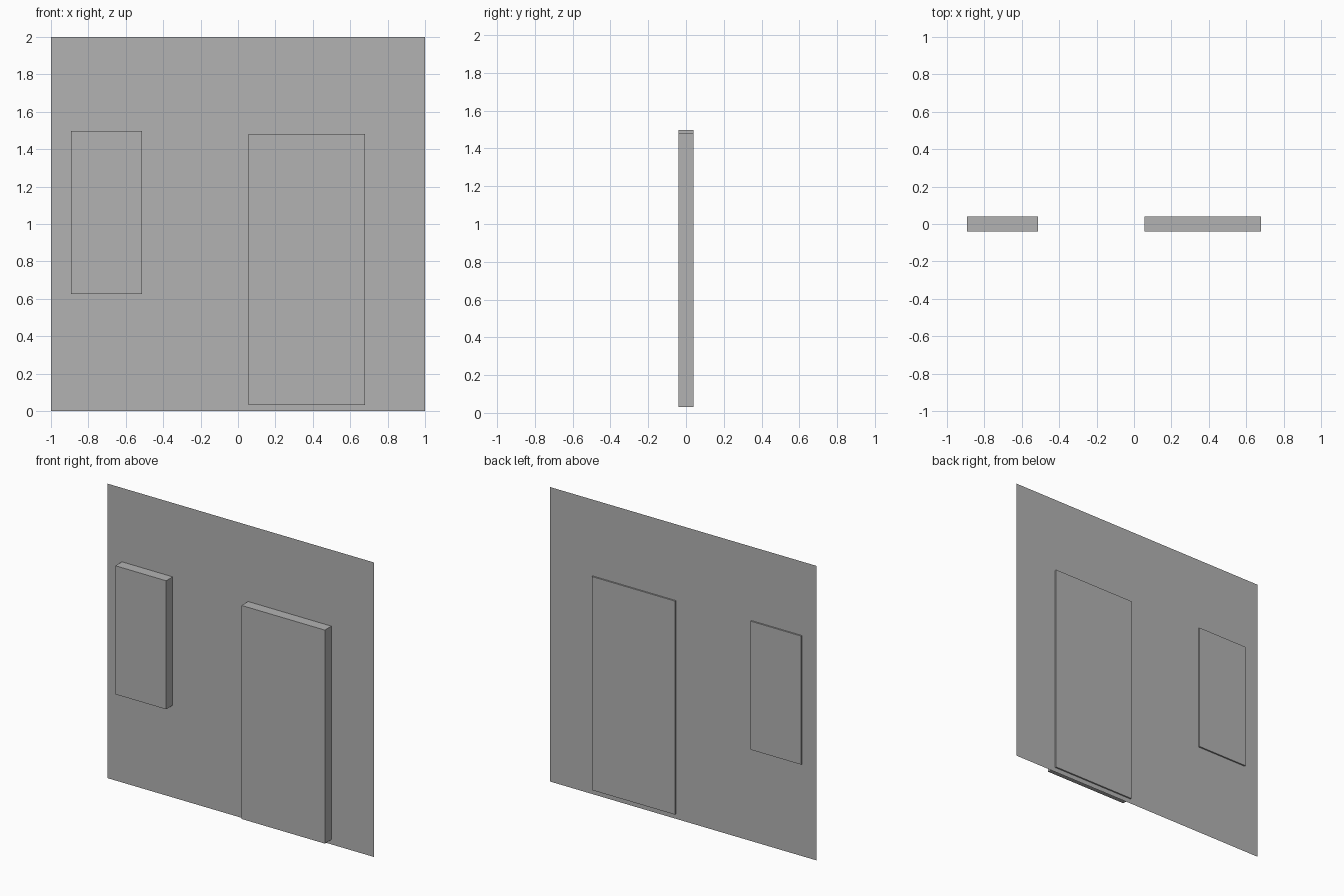
import bpy
import bmesh
from mathutils import Matrix, Vector

cube = bpy.data.objects.get("Cube")
if cube:
    bpy.data.objects.remove(cube, do_unlink=True)

grey = bpy.data.materials.new("plain_grey")
colour = (0.45, 0.45, 0.45, 1)
grey.diffuse_color = colour
grey.use_nodes = True
grey.node_tree.nodes["Principled BSDF"].inputs["Base Color"].default_value = colour


def add_object(name, bm):
    mesh = bpy.data.meshes.new(name)
    bm.to_mesh(mesh)
    bm.free()
    mesh.materials.append(grey)
    obj = bpy.data.objects.new(name, mesh)
    bpy.context.collection.objects.link(obj)
    return obj


def add_block(name, low, high):
    low, high = Vector(low), Vector(high)
    bm = bmesh.new()
    bmesh.ops.create_cube(bm, size=1, matrix=Matrix.Translation((low + high) / 2)
                          @ Matrix.Diagonal((*(high - low), 1)))
    return add_object(name, bm)


# Wall: a single upright sheet without thickness
bm = bmesh.new()
bmesh.ops.create_grid(bm, x_segments=1, y_segments=1, size=1,
                      matrix=Matrix.Translation((0, 0.03, 1))
                      @ Matrix.Rotation(1.5707963, 4, "X"))
add_object("wall", bm)

# Door and window: slabs through the wall, standing proud at the front
add_block("window", (-0.893, -0.04, 0.625), (-0.512, 0.04, 1.498))
add_block("door", (0.055, -0.04, 0.032), (0.68, 0.04, 1.482))
